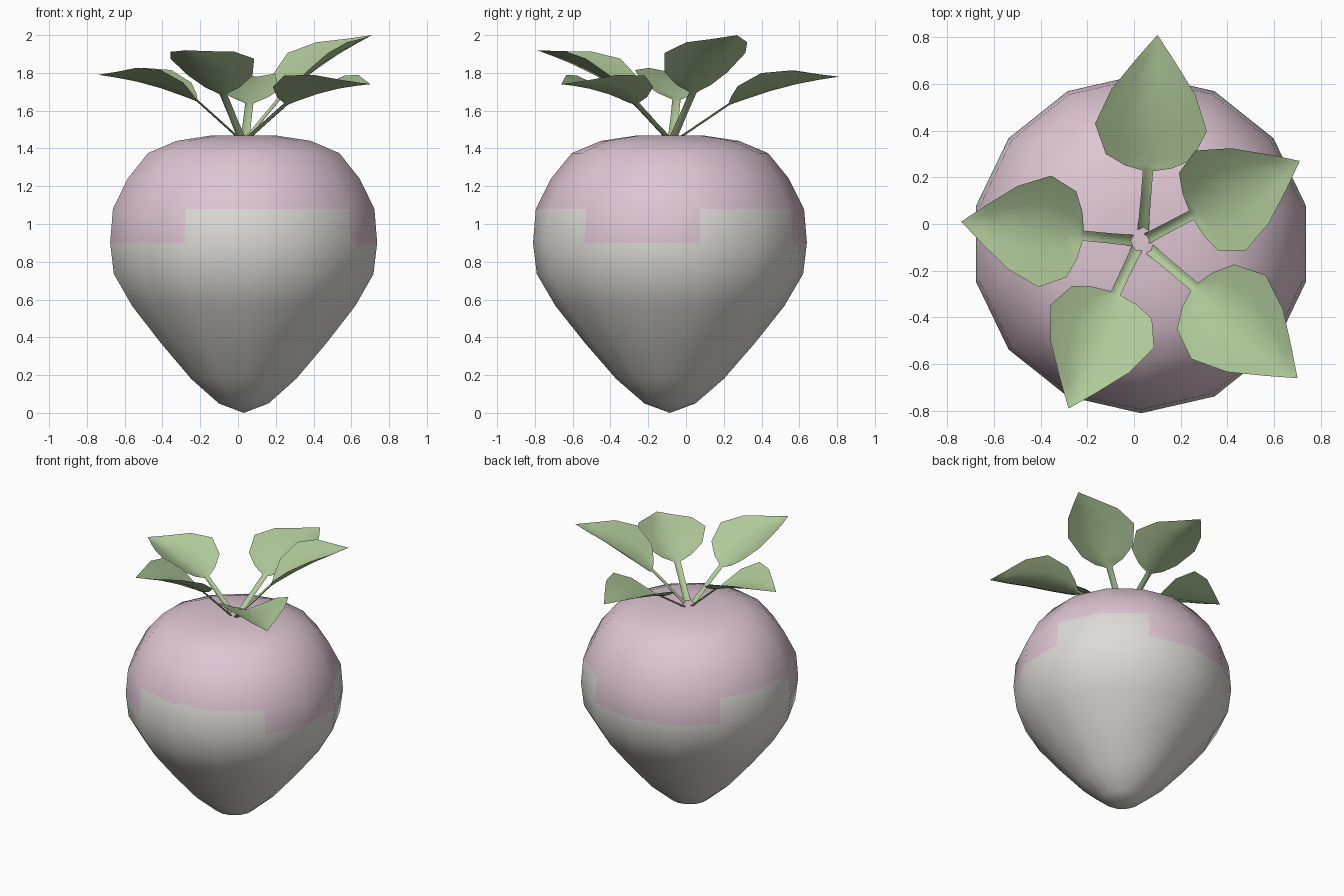
import bpy, bmesh, math
from mathutils import Vector

if "Cube" in bpy.data.objects:
    bpy.data.objects.remove(bpy.data.objects["Cube"])


def material(name, rgb):
    m = bpy.data.materials.new(name)
    m.diffuse_color = (*rgb, 1)
    m.use_nodes = True
    m.node_tree.nodes["Principled BSDF"].inputs["Base Color"].default_value = m.diffuse_color
    return m


pink = material("pale pink", (0.73, 0.56, 0.65))
cream = material("off white", (0.72, 0.71, 0.68))
green = material("leaf green", (0.43, 0.58, 0.32))


def finish(bm, name, mats):
    bmesh.ops.recalc_face_normals(bm, faces=bm.faces)
    for f in bm.faces:
        f.smooth = True
    mesh = bpy.data.meshes.new(name)
    bm.to_mesh(mesh)
    bm.free()
    for m in mats:
        mesh.materials.append(m)
    obj = bpy.data.objects.new(name, mesh)
    bpy.context.collection.objects.link(obj)
    return obj


# Root body: a 14-sided lathe, closed with a point at the bottom and the top
SIDES = 14
CX, CY = 0.03, -0.085
PROFILE = [(0.135, 0.05), (0.285, 0.18), (0.45, 0.37), (0.605, 0.565),
           (0.705, 0.735), (0.725, 0.90), (0.71, 1.08), (0.63, 1.24),
           (0.52, 1.375), (0.365, 1.44), (0.18, 1.468)]
# sectors (counted from the front) where the pink hangs one band lower
DRIP = {2, 3, 6, 7, 8, 11, 12}

bm = bmesh.new()
rings = []
for r, z in PROFILE:
    ring = []
    for i in range(SIDES):
        a = -math.pi / 2 + math.tau * i / SIDES
        ring.append(bm.verts.new((CX + r * math.cos(a), CY + r * math.sin(a), z)))
    rings.append(ring)
bottom = bm.verts.new((CX, CY, 0.0))
top = bm.verts.new((CX, CY, 1.462))
for i in range(SIDES):
    j = (i + 1) % SIDES
    bm.faces.new((bottom, rings[0][j], rings[0][i])).material_index = 1
    bm.faces.new((top, rings[-1][i], rings[-1][j])).material_index = 0
    for k in range(len(rings) - 1):
        f = bm.faces.new((rings[k][i], rings[k][j], rings[k + 1][j], rings[k + 1][i]))
        z = f.calc_center_median().z
        f.material_index = 0 if z > 1.08 or (z > 0.9 and i in DRIP) else 1
finish(bm, "root_body", [pink, cream])

# Leaves: a thin folded stem strip that opens into a cupped pointed blade
BLADE = [(0.0, 0.022, 0.010), (0.04, 0.10, 0.035), (0.13, 0.185, 0.075),
         (0.36, 0.24, 0.10), (0.61, 0.18, 0.075), (0.82, 0.085, 0.03)]
COLUMNS = (-1, -0.5, 0, 0.5, 1)


def leaf(name, foot, neck, tip):
    foot, neck, tip = Vector(foot), Vector(neck), Vector(tip)
    bm = bmesh.new()

    def row(centre, forward, width, lift):
        side = forward.cross(Vector((0, 0, 1))).normalized()
        up = side.cross(forward).normalized()
        return [bm.verts.new(centre + side * width * c + up * lift * abs(c) ** 1.4)
                for c in COLUMNS]

    stem_dir, blade = neck - foot, tip - neck
    rows = [row(foot, stem_dir, 0.024, 0.010),
            row(foot.lerp(neck, 0.5), stem_dir, 0.022, 0.010)]
    for u, w, lift in BLADE:
        bulge = Vector((0, 0, 0.02 * math.sin(math.pi * u)))
        rows.append(row(neck + blade * u + bulge, blade, w, lift))
    for a, b in zip(rows, rows[1:]):
        for c in range(len(COLUMNS) - 1):
            bm.faces.new((a[c], a[c + 1], b[c + 1], b[c]))
    end = bm.verts.new(tip)
    for c in range(len(COLUMNS) - 1):
        bm.faces.new((rows[-1][c], rows[-1][c + 1], end))
    finish(bm, name, [green])


leaf("leaf_back", (0.04, -0.02, 1.46), (0.06, 0.23, 1.63), (0.10, 0.81, 1.78))
leaf("leaf_right_back", (0.06, -0.06, 1.46), (0.25, 0.04, 1.69), (0.71, 0.27, 2.0))
leaf("leaf_right_front", (0.07, -0.11, 1.46), (0.26, -0.27, 1.63), (0.70, -0.66, 1.74))
leaf("leaf_left_front", (0.01, -0.11, 1.46), (-0.08, -0.30, 1.68), (-0.28, -0.79, 1.92))
leaf("leaf_left", (-0.01, -0.07, 1.46), (-0.22, -0.05, 1.65), (-0.74, 0.01, 1.79))
